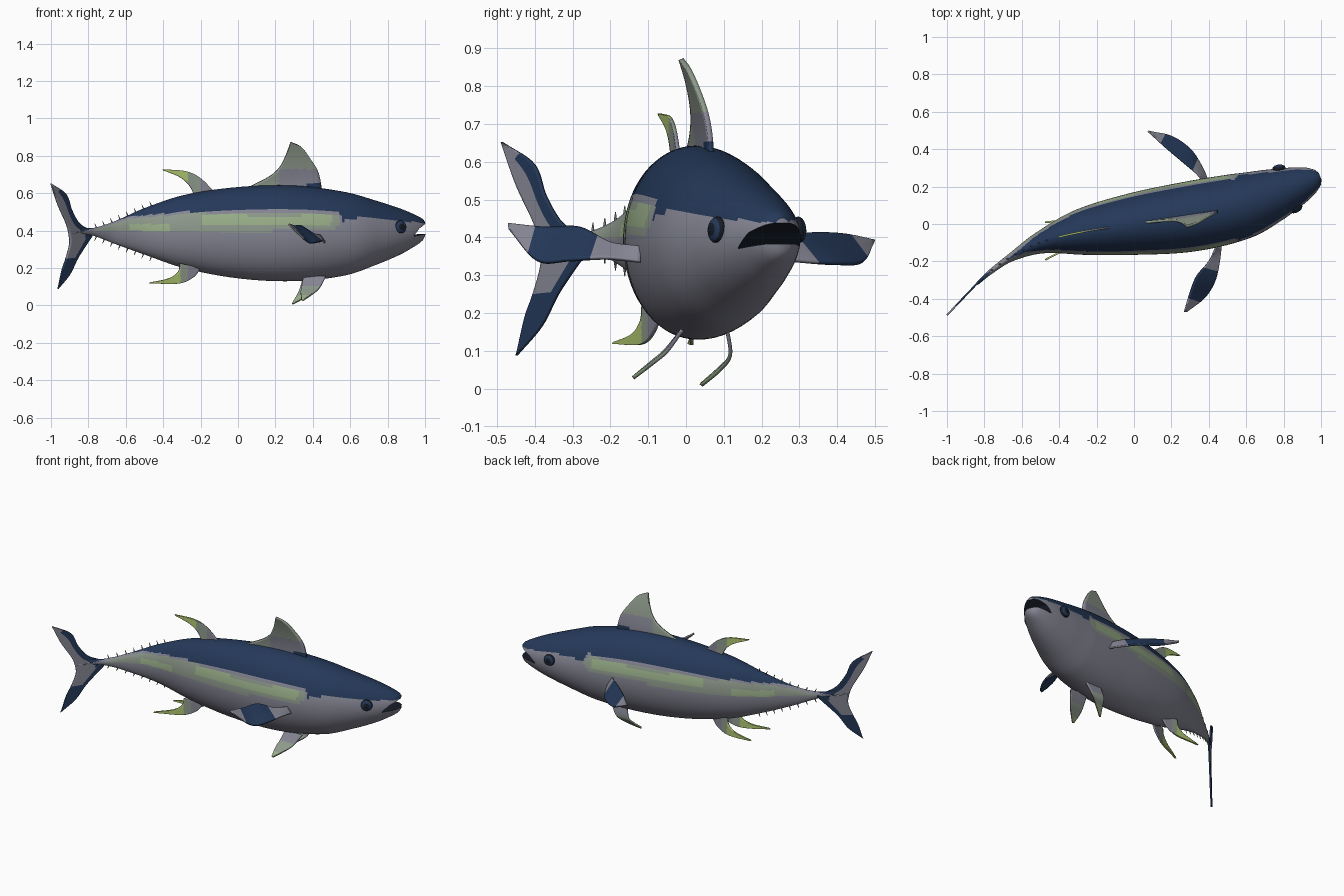
import bpy, bmesh, math
from mathutils import Vector, Matrix

if "Cube" in bpy.data.objects:
    bpy.data.objects.remove(bpy.data.objects["Cube"])


def material(name, rgb):
    m = bpy.data.materials.new(name)
    m.use_nodes = True
    m.diffuse_color = (*rgb, 1)
    m.node_tree.nodes["Principled BSDF"].inputs["Base Color"].default_value = (*rgb, 1)
    return m


MATS = [material("navy back", (.018, .04, .1)),
        material("silver belly", (.24, .24, .3)),
        material("pale grey green", (.27, .32, .26)),
        material("stripe green", (.32, .43, .25)),
        material("fin yellow green", (.42, .56, .16)),
        material("dark mouth", (.008, .012, .02))]
NAVY, SILVER, PALE, GREEN, YELLOW, DARK = range(6)


def spline(keys, t):
    """Smooth interpolation through keys of (parameter, value, value...)."""
    t = min(max(t, keys[0][0]), keys[-1][0])
    i = 0
    while i < len(keys) - 2 and t > keys[i + 1][0]:
        i += 1
    a, b = keys[i], keys[i + 1]
    p, n = keys[max(i - 1, 0)], keys[min(i + 2, len(keys) - 1)]
    h = b[0] - a[0]
    f = (t - a[0]) / h
    out = []
    for k in range(1, len(a)):
        ma = (b[k] - p[k]) / (b[0] - p[0]) * h
        mb = (n[k] - a[k]) / (n[0] - a[0]) * h
        out.append(a[k] * (1 + 2 * f) * (1 - f) ** 2 + ma * f * (1 - f) ** 2
                   + b[k] * f * f * (3 - 2 * f) + mb * f * f * (f - 1))
    return out


def linear(keys, x):
    for (a, va), (b, vb) in zip(keys, keys[1:]):
        if x <= b:
            return va + (vb - va) * (x - a) / (b - a)
    return keys[-1][1]


def finish(bm, name, smooth=True):
    bmesh.ops.recalc_face_normals(bm, faces=bm.faces)
    me = bpy.data.meshes.new(name)
    bm.to_mesh(me)
    bm.free()
    for m in MATS:
        me.materials.append(m)
    ob = bpy.data.objects.new(name, me)
    bpy.context.collection.objects.link(ob)
    bpy.ops.object.select_all(action='DESELECT')
    ob.select_set(True)
    bpy.context.view_layer.objects.active = ob
    if smooth:
        bpy.ops.object.shade_smooth_by_angle(angle=math.radians(40))
    return ob


# Body stations: x, centre y, half width, bottom z, top z
BODY = [(-.84, -.32, .008, .385, .415), (-.77, -.258, .013, .372, .415),
        (-.66, -.18, .022, .33, .45), (-.5, -.1, .06, .272, .52),
        (-.29, -.045, .122, .2, .59), (0, 0, .166, .145, .633),
        (.3, .04, .188, .13, .641), (.57, .095, .178, .16, .607),
        (.73, .15, .146, .215, .562), (.86, .2, .108, .27, .52),
        (.94, .232, .076, .315, .487), (.982, .249, .048, .345, .465),
        (.995, .255, .025, .365, .452)]
BACK_EDGE = [(-.8, .405), (-.58, .475), (-.42, .49), (-.2, .505), (.54, .505),
             (.56, .45), (.65, .47), (.85, .455), (1, .44)]


def centre(x):
    return spline(BODY, x)[0]


def side_at(x):
    """Unit vector across the body at x."""
    d = Vector((.02, centre(x + .01) - centre(x - .01), 0))
    if x > .9:
        d = Vector((.93, .37, 0))
    return Vector((-d.y, d.x, 0)).normalized()


def body_colour(p):
    edge = linear(BACK_EDGE, p.x)
    if p.z > edge:
        return NAVY
    if (-.2 < p.x < .5 and .425 < p.z < .483) or (-.58 < p.x < -.36 and .4 < p.z < .435):
        return GREEN
    end = .55 - 4 * (p.z - .45) ** 2 * 5
    if -.78 < p.x < end and .398 < p.z < edge - .012:
        return PALE
    return SILVER


# Body lofted from elliptical rings
bm = bmesh.new()
RING, STEPS = 72, 150
rings = []
for i in range(STEPS + 1):
    x = BODY[0][0] + (BODY[-1][0] - BODY[0][0]) * i / STEPS
    y, w, lo, hi = spline(BODY, x)
    side = side_at(x)
    ring = []
    for k in range(RING):
        a = math.tau * k / RING
        p = Vector((x, y, (lo + hi) / 2 + (hi - lo) / 2 * math.sin(a)))
        ring.append(bm.verts.new(p + side * w * math.cos(a)))
    rings.append(ring)
for r, s in zip(rings, rings[1:]):
    for k in range(RING):
        n = (k + 1) % RING
        f = bm.faces.new((r[k], r[n], s[n], s[k]))
        f.material_index = body_colour(f.calc_center_median())
for ring in (rings[0], rings[-1]):
    bm.faces.new(ring).material_index = SILVER
body = finish(bm, "body")

# Open mouth cut by a dark wedge
bm = bmesh.new()
forward, across = Vector((.93, .37, 0)), Vector((-.37, .93, 0))
wedge = [(0, .37), (.04, .412), (.09, .437), (.15, .445), (.15, .385), (.09, .383)]
ends = [[bm.verts.new(Vector((.905, .22, z)) + forward * s + across * e) for s, z in wedge]
        for e in (-.2, .2)]
for end in ends:
    bm.faces.new(end)
for k in range(len(wedge)):
    n = (k + 1) % len(wedge)
    bm.faces.new((ends[0][k], ends[0][n], ends[1][n], ends[1][k]))
for f in bm.faces:
    f.material_index = DARK
cutter = finish(bm, "mouth_cutter", False)
cutter.hide_render = True
cut = body.modifiers.new("mouth", 'BOOLEAN')
cut.operation, cut.solver, cut.object = 'DIFFERENCE', 'EXACT', cutter
bpy.context.view_layer.objects.active = body
bpy.ops.object.modifier_apply(modifier=cut.name)
bpy.data.objects.remove(cutter)


def fin(name, lead, trail, colour, y_at=None, thick=.01):
    """Loft a thin plate between a leading and a trailing edge, root to tip."""
    rows, cols = 28, 14
    bm = bmesh.new()

    def edge(points, t):
        if y_at:
            points = [(x, 0, z) for x, z in points]
        keys = [(i / (len(points) - 1), *p) for i, p in enumerate(points)]
        p = Vector(spline(keys, t))
        if y_at:
            p.y = y_at(p.x, p.z)
        return p

    grid = []
    for i in range(rows + 1):
        a, b = edge(lead, i / rows), edge(trail, i / rows)
        grid.append([bm.verts.new(a.lerp(b, j / cols)) for j in range(cols + 1)])
    for i in range(rows):
        for j in range(cols):
            f = bm.faces.new((grid[i][j], grid[i][j + 1], grid[i + 1][j + 1], grid[i + 1][j]))
            f.material_index = colour(f.calc_center_median(), (j + .5) / cols, (i + .5) / rows)
    ob = finish(bm, name)
    mod = ob.modifiers.new("thickness", 'SOLIDIFY')
    mod.thickness, mod.offset = thick, 0


# Dorsal fins
fin("front_dorsal_fin",
    [(.45, .61), (.43, .71), (.39, .78), (.34, .845), (.285, .872)],
    [(.03, .62), (.16, .685), (.22, .735), (.255, .8), (.28, .868)],
    lambda p, u, t: NAVY if p.z < .655 and p.x > .37 else
    PALE if p.z > .73 or p.x < .22 else SILVER,
    lambda x, z: centre(x) - .05 * (max(z - .62, 0) / .25) ** 2, .014)
fin("rear_dorsal_fin",
    [(-.12, .6), (-.2, .68), (-.28, .718), (-.405, .728)],
    [(-.23, .58), (-.26, .64), (-.31, .685), (-.4, .723)],
    lambda p, u, t: YELLOW if p.x < -.27 else PALE if p.x < -.2 else SILVER,
    lambda x, z: centre(x))

# Paired anal fins
for s, label in ((1, "left"), (-1, "right")):
    fin(label + "_anal_fin",
        [(-.2, .2), (-.24, .15), (-.32, .117), (-.475, .118)],
        [(-.31, .225), (-.32, .18), (-.37, .145), (-.47, .123)],
        lambda p, u, t: YELLOW if p.x < -.31 else PALE if p.x < -.27 else SILVER,
        lambda x, z: centre(x) + s * (.04 + .22 * (-.2 - x)))


# Pelvic and pectoral fins, posed differently on each side
def pelvic_colour(p, u, t):
    return SILVER if p.z > .1 else PALE if p.z > .05 else GREEN


def pectoral_colour(p, u, t):
    return NAVY if .36 < t < .82 else SILVER


fin("right_pelvic_fin",
    [(.47, -.01, .155), (.44, -.05, .1), (.41, -.085, .07), (.35, -.14, .028)],
    [(.35, -.01, .155), (.34, -.055, .1), (.335, -.09, .07), (.34, -.138, .03)],
    pelvic_colour)
fin("left_pelvic_fin",
    [(.46, .108, .16), (.42, .117, .09), (.37, .09, .05), (.295, .04, .008)],
    [(.35, .108, .16), (.33, .117, .09), (.315, .09, .055), (.29, .042, .012)],
    pelvic_colour)
fin("right_pectoral_fin",
    [(.465, -.12, .335), (.455, -.21, .345), (.43, -.31, .34), (.375, -.395, .34), (.28, -.47, .425)],
    [(.44, -.12, .375), (.4, -.2, .385), (.335, -.28, .425), (.3, -.37, .425), (.27, -.47, .435)],
    pectoral_colour)
fin("left_pectoral_fin",
    [(.4, .22, .345), (.36, .31, .335), (.3, .4, .33), (.2, .468, .335), (.08, .494, .385)],
    [(.38, .21, .385), (.34, .265, .4), (.27, .325, .41), (.17, .41, .408), (.075, .497, .392)],
    pectoral_colour)


# Tail fin lobes
def tail_y(x, z):
    return -.487 + 1.05 * (x + 1)


fin("upper_tail_lobe",
    [(-.77, .385), (-.8, .408), (-.85, .44), (-.89, .51), (-.92, .594), (-1, .652)],
    [(-.904, .385), (-.906, .395), (-.912, .42), (-.925, .455), (-.963, .54), (-.998, .645)],
    lambda p, u, t: NAVY if p.x > -.84 or (u < .4 and t < .9) else SILVER, tail_y)
fin("lower_tail_lobe",
    [(-.77, .395), (-.785, .365), (-.855, .257), (-.9, .166), (-.963, .088)],
    [(-.904, .39), (-.9, .33), (-.92, .25), (-.94, .19), (-.96, .098)],
    lambda p, u, t: NAVY if p.x > -.82 or p.z < .25 or u < .3 else SILVER, tail_y)

# Finlets along the tail
bm = bmesh.new()
for i in range(8):
    x = -.755 + .042 * i
    y, w, lo, hi = spline(BODY, x)
    for z, up in ((hi, 1), (lo, -1)):
        place = Matrix.Translation((x - .005, y, z + up * .005)) @ Matrix.Rotation(
            -.4 if up > 0 else math.pi + .4, 4, 'Y')
        bmesh.ops.create_cone(bm, cap_ends=True, segments=6, radius1=.006, radius2=.001,
                              depth=.035, matrix=place)
for f in bm.faces:
    f.material_index = PALE
finish(bm, "finlets", False)

# Eyes: navy iris with a dark pupil
for label, spot, normal in (("right", (.868, .082, .42), (.5, -.86, .05)),
                            ("left", (.775, .298, .42), (-.12, .99, .05))):
    turn = Vector(normal).to_track_quat('Z', 'Y').to_matrix().to_4x4()
    bm = bmesh.new()
    bmesh.ops.create_uvsphere(bm, u_segments=32, v_segments=24, radius=1)
    for f in bm.faces:
        c = f.calc_center_median()
        r = math.hypot(c.x, c.y)
        f.material_index = DARK if r < .5 or r > .88 else NAVY
    bmesh.ops.transform(bm, verts=bm.verts, matrix=Matrix.Translation(spot) @ turn
                        @ Matrix.Diagonal((.035, .035, .02, 1)))
    finish(bm, label + "_eye")
